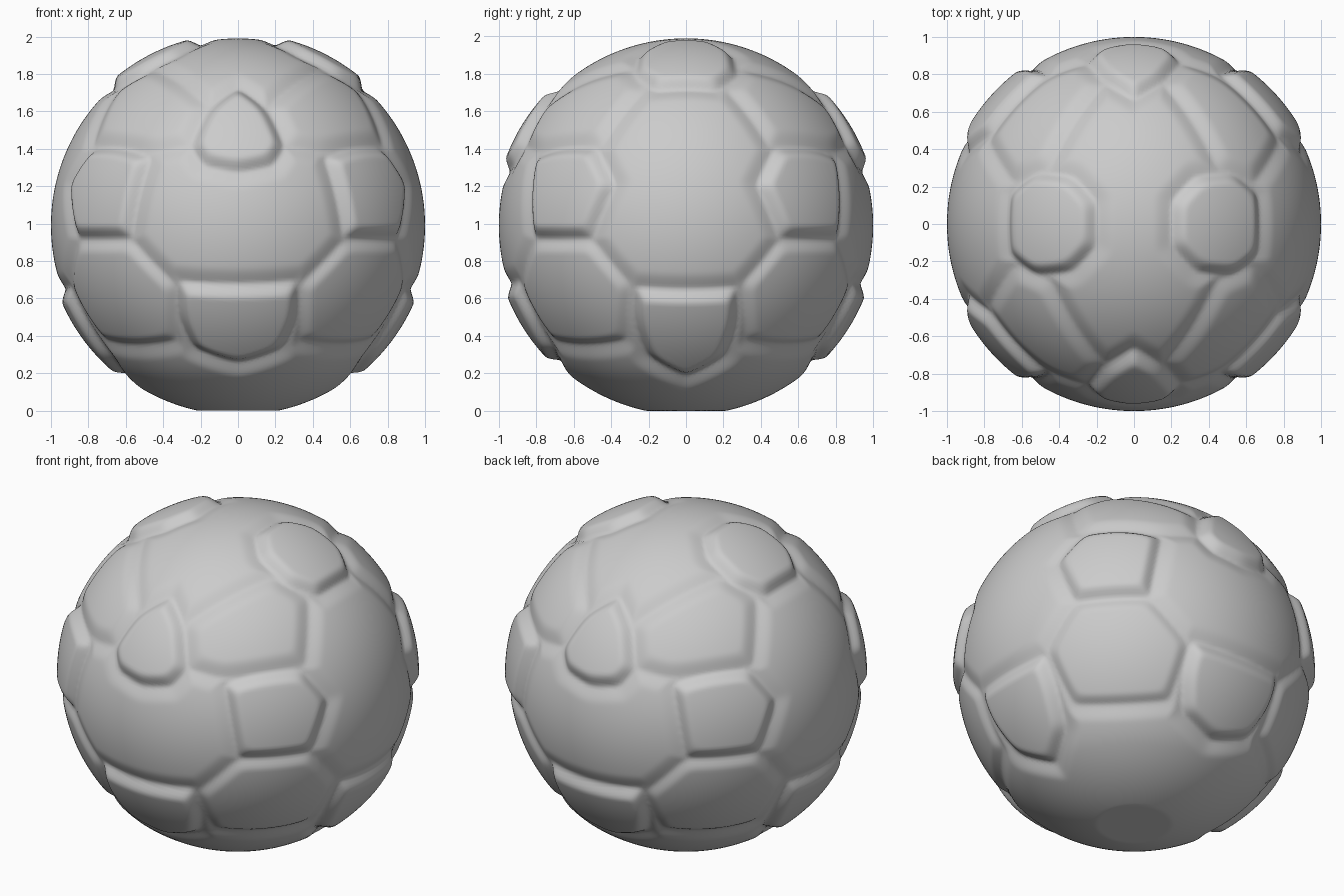
import bpy, bmesh, math
from mathutils import Vector

cube = bpy.data.objects.get("Cube")
if cube:
    bpy.data.objects.remove(cube, do_unlink=True)

GROOVE = 0.982          # radius along the seams
PAD, HEX, FACE = 0.046, 0.023, 0.018   # rise of each kind of panel
BASE_SWELL = 0.013      # extra fullness of the underside


def smooth(t):
    t = min(max(t, 0.0), 1.0)
    return t * t * (3 - 2 * t)


def puff(t):
    # rounded shoulder that rises quickly and then levels out
    t = min(max(t, 0.0), 1.0)
    return smooth(t) * 0.5 + 0.5 * math.sin(t * math.pi / 2)


def both_sides(half, axis):
    # complete a symmetric outline from its positive half
    other = []
    for p in reversed(half):
        if p[axis] > 0:
            q = list(p)
            q[axis] = -q[axis]
            other.append(tuple(q))
    return half + other


# outlines of the panels, as directions from the ball centre
front_upper = both_sides([(0, -.67, .745), (.16, -.76, .63), (.255, -.87, .42),
                          (.19, -.93, .32), (0, -.96, .28)], 0)
front_lower = both_sides([(.325, -.9, -.30), (.325, -.81, -.48),
                          (.24, -.71, -.66), (0, -.67, -.74)], 0)
side_upper = both_sides([(.675, .17, .73), (.53, .28, .80),
                         (.33, .26, .91), (.2, .12, .97)], 1)
side_lower = both_sides([(.9, .275, -.33), (.82, .285, -.50),
                         (.68, .21, -.70), (.58, 0, -.81)], 1)
corner_pad = [(.47, -.81, .37), (.57, -.82, -.07), (.86, -.50, -.07),
              (.90, -.38, .22), (.78, -.48, .42), (.60, -.68, .42)]
lower_hex = [(.57, -.82, -.08), (.33, -.88, -.32), (.33, -.71, -.62),
             (.72, -.32, -.62), (.90, -.30, -.32), (.86, -.50, -.08)]
upper_hex = [(.16, -.75, .64), (.26, -.87, .43), (.46, -.80, .39),
             (.79, -.45, .43), (.65, -.22, .73), (.45, -.30, .84)]


def panel(points, rise, shoulder):
    # centre direction plus one inward plane for each edge
    pts = [Vector(p).normalized() for p in points]
    centre = sum(pts, Vector()).normalized()
    planes = []
    for a, b in zip(pts, pts[1:] + pts[:1]):
        n = a.cross(b).normalized()
        planes.append(n if n.dot(centre) > 0 else -n)
    return centre, planes, rise, shoulder


def mirrored(points, signs, rise, shoulder):
    return [panel([(x * sx, y * sy, z) for x, y, z in points], rise, shoulder)
            for sx, sy in signs]


FOUR = [(1, 1), (-1, 1), (1, -1), (-1, -1)]
FRONT_BACK = [(1, 1), (1, -1)]
LEFT_RIGHT = [(1, 1), (-1, 1)]
panels = []
for outline in (front_upper, front_lower):
    panels += mirrored(outline, FRONT_BACK, PAD, .075)
for outline in (side_upper, side_lower):
    panels += mirrored(outline, LEFT_RIGHT, PAD, .075)
panels += mirrored(corner_pad, FOUR, PAD, .075)
panels += mirrored(lower_hex, FOUR, HEX, .07)
panels += mirrored(upper_hex, FOUR, HEX, .1)


def radius(d):
    # depth inside the nearest panel, with softened corners
    depth, rise, shoulder = -1.0, 0, 1
    for centre, planes, r, s in panels:
        if d.dot(centre) < 0.75:
            continue
        k = 80
        m = -math.log(sum(math.exp(-k * d.dot(n)) for n in planes)) / k
        if m > depth:
            depth, rise, shoulder = m, r, s
    if depth > 0:
        return GROOVE + rise * puff(depth / shoulder)
    swell = BASE_SWELL * smooth((-d.z - 0.6) / 0.2)
    return GROOVE + (FACE + swell) * puff(-depth / 0.1)


# ball surface, pushed in and out by the panels
bm = bmesh.new()
bmesh.ops.create_icosphere(bm, subdivisions=7, radius=1.0)
for v in bm.verts:
    d = v.co.normalized()
    v.co = d * radius(d)
    v.co.z = max(v.co.z, -0.99)      # small flat where it rests
low = min(v.co.z for v in bm.verts)
bmesh.ops.translate(bm, verts=bm.verts, vec=(0, 0, -low))
for f in bm.faces:
    f.smooth = True
mesh = bpy.data.meshes.new("panelled_ball")
bm.to_mesh(mesh)
bm.free()
ball = bpy.data.objects.new("panelled_ball", mesh)
bpy.context.collection.objects.link(ball)

# plain grey finish
grey = bpy.data.materials.new("light_grey")
grey.use_nodes = True
colour = (0.6, 0.6, 0.6, 1)
grey.diffuse_color = colour
grey.node_tree.nodes["Principled BSDF"].inputs["Base Color"].default_value = colour
mesh.materials.append(grey)
